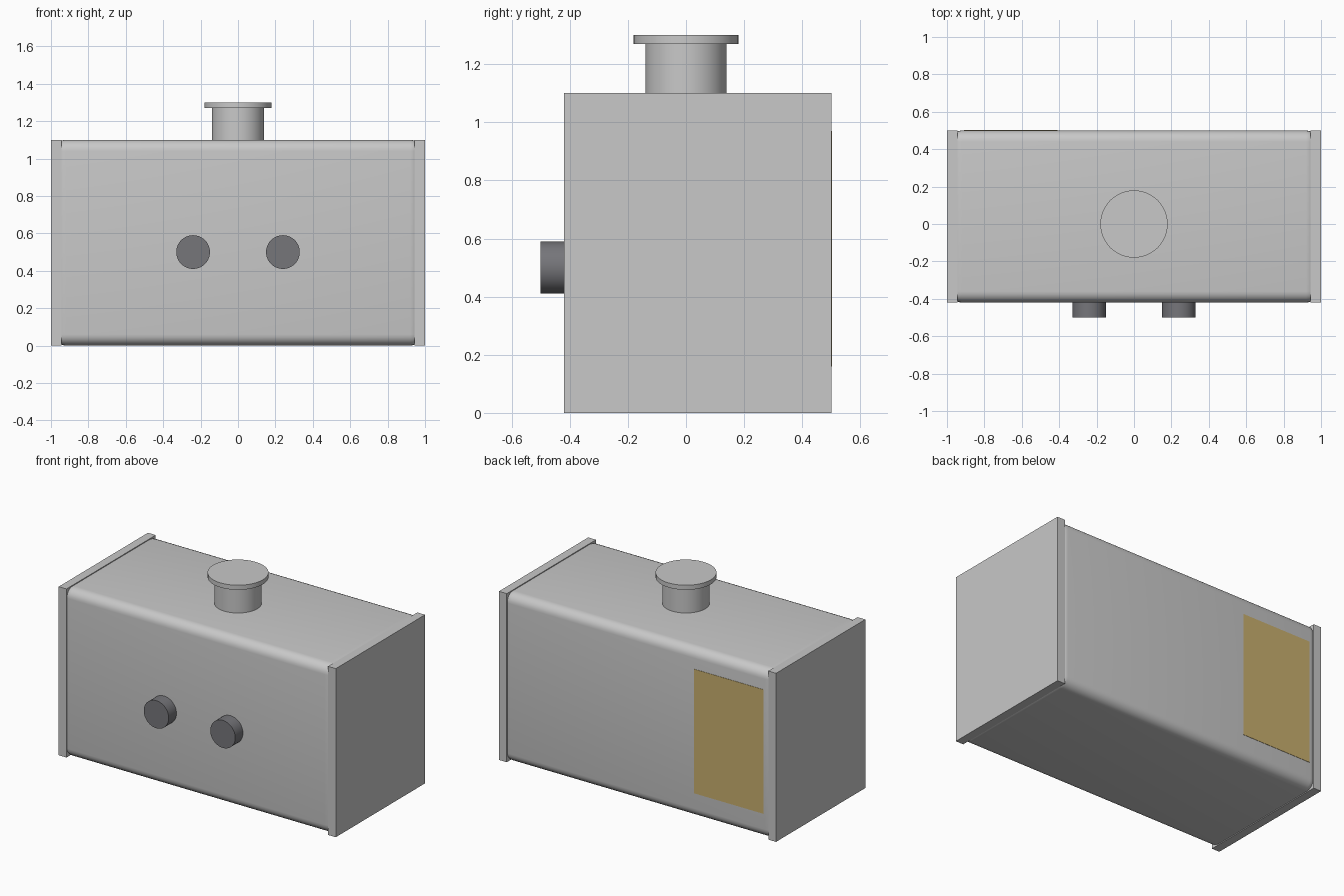
import bpy
import math

cube = bpy.data.objects.get("Cube")
if cube:
    bpy.data.objects.remove(cube, do_unlink=True)


def material(name, r, g, b):
    mat = bpy.data.materials.new(name)
    mat.use_nodes = True
    mat.diffuse_color = (r, g, b, 1)
    mat.node_tree.nodes["Principled BSDF"].inputs["Base Color"].default_value = (r, g, b, 1)
    return mat


light_grey = material("light grey", 0.58, 0.58, 0.58)
dark_grey = material("dark grey", 0.18, 0.18, 0.195)
label_yellow = material("label yellow", 0.58, 0.43, 0.155)


def box(name, low, high, mat, bevel=0):
    """Axis-aligned box between two corners, optionally with rounded edges."""
    center = [(a + b) / 2 for a, b in zip(low, high)]
    bpy.ops.mesh.primitive_cube_add(size=1, location=center)
    obj = bpy.context.object
    obj.name = name
    obj.scale = [b - a for a, b in zip(low, high)]
    bpy.ops.object.transform_apply(location=False, rotation=False, scale=True)
    obj.data.materials.append(mat)
    if bevel:
        mod = obj.modifiers.new("rounded edges", "BEVEL")
        mod.width = bevel
        mod.segments = 6
        bpy.ops.object.modifier_apply(modifier=mod.name)
        bpy.ops.object.shade_smooth_by_angle(angle=math.radians(30))
    return obj


def cylinder(name, center, radius, depth, mat, tilt=0):
    bpy.ops.mesh.primitive_cylinder_add(vertices=48, radius=radius, depth=depth,
                                        location=center, rotation=(tilt, 0, 0))
    obj = bpy.context.object
    obj.name = name
    obj.data.materials.append(mat)
    bpy.ops.object.shade_smooth_by_angle(angle=math.radians(30))
    return obj


FRONT, BACK, TOP = -0.42, 0.5, 1.1

# Rounded housing whose ends sit inside the end plates
box("housing", (-0.98, FRONT, 0), (0.98, BACK, TOP), light_grey, bevel=0.06)

# Square end plates and front knobs, one of each per side
for side, sign in (("left", 1), ("right", -1)):
    inner, outer = sorted((sign * 0.944, sign))
    box(side + "_end_plate", (inner, FRONT, 0), (outer, BACK, TOP), light_grey)
    cylinder(side + "_knob", (sign * 0.24, FRONT - 0.035, 0.5), 0.09, 0.09,
             dark_grey, tilt=math.pi / 2)

# Flanged neck on the top
cylinder("neck", (0, 0, TOP + 0.08), 0.14, 0.19, light_grey)
cylinder("flange", (0, 0, 1.285), 0.18, 0.03, light_grey)

# Thin label on the back
box("back_label", (-0.91, BACK - 0.002, 0.16), (-0.41, BACK + 0.002, 0.97), label_yellow)
